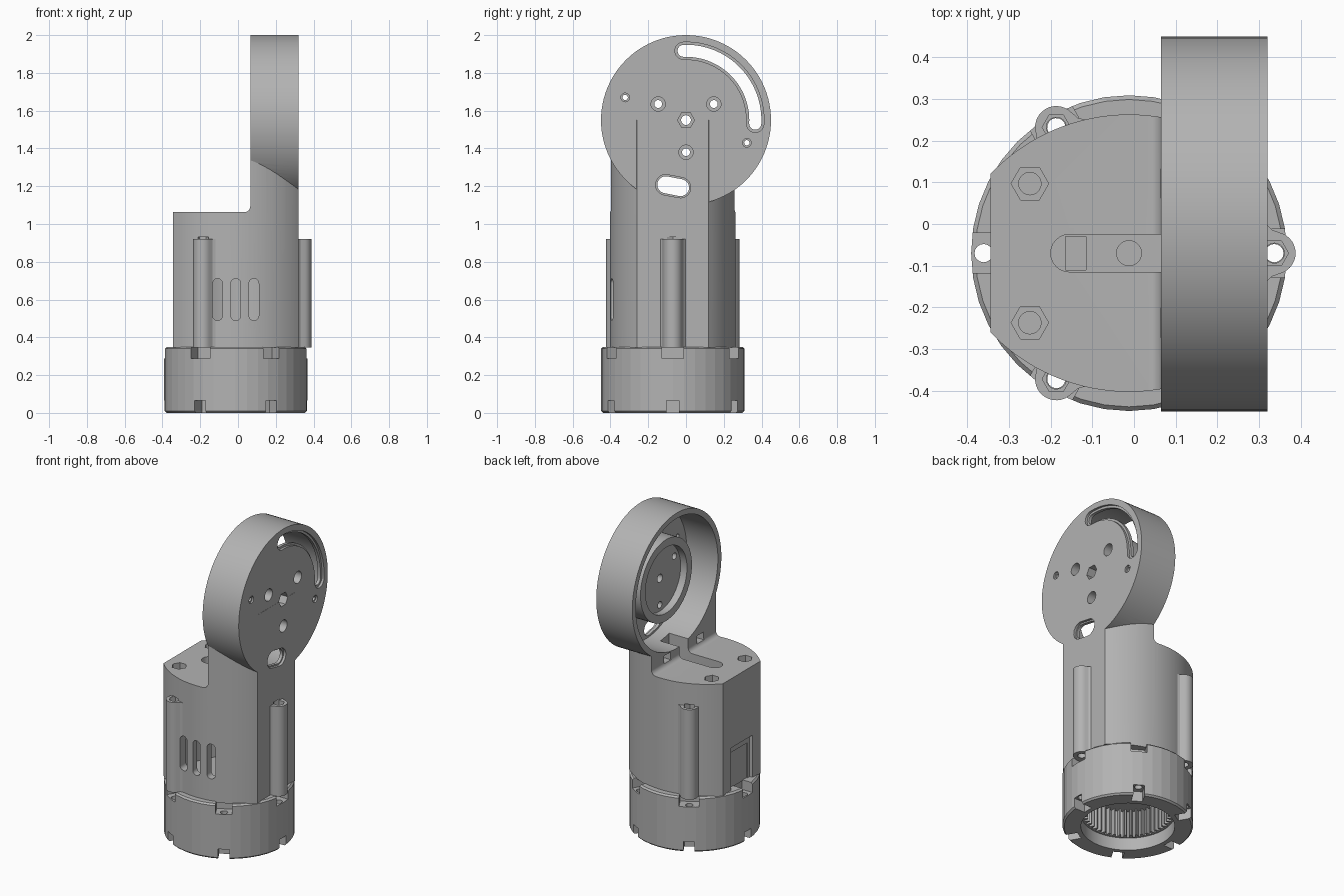
import bpy, bmesh, math
from math import cos, sin, pi, radians

if "Cube" in bpy.data.objects:
    bpy.data.objects.remove(bpy.data.objects["Cube"])

CX, CY = -0.012, -0.07      # axis of the motor housing
HZ = 1.55                   # height of the round head's axis

grey = bpy.data.materials.new("plain grey")
grey.use_nodes = True
grey.diffuse_color = (0.45, 0.45, 0.45, 1)
grey.node_tree.nodes["Principled BSDF"].inputs["Base Color"].default_value = (0.45, 0.45, 0.45, 1)


def prism(name, pts, axis, a, b, top_scale=None):
    """Extrude a 2D outline along an axis from a to b."""
    place = {"x": lambda p, h: (h, p[0], p[1]),
             "y": lambda p, h: (p[0], h, p[1]),
             "z": lambda p, h: (p[0], p[1], h)}[axis]
    bm = bmesh.new()
    lo = [bm.verts.new(place(p, a)) for p in pts]
    hi = [bm.verts.new(place(p, b)) for p in pts]
    bm.faces.new(lo)
    bm.faces.new(hi)
    n = len(pts)
    for i in range(n):
        bm.faces.new((lo[i], lo[(i + 1) % n], hi[(i + 1) % n], hi[i]))
    bmesh.ops.recalc_face_normals(bm, faces=bm.faces)
    me = bpy.data.meshes.new(name)
    bm.to_mesh(me)
    bm.free()
    me.materials.append(grey)
    ob = bpy.data.objects.new(name, me)
    bpy.context.collection.objects.link(ob)
    return ob


def arc(x, y, r, a0, a1, n):
    return [(x + r * cos(radians(a0 + (a1 - a0) * i / n)),
             y + r * sin(radians(a0 + (a1 - a0) * i / n))) for i in range(n + 1)]


def circle(x, y, r, n=32, start=0):
    return arc(x, y, r, start, start + 360, n)[:-1]


def box(x0, x1, y0, y1):
    return [(x0, y0), (x1, y0), (x1, y1), (x0, y1)]


def pill(x, y, half, r, angle):
    """Rounded slot outline, half = distance from middle to end centre."""
    dx, dy = half * cos(radians(angle)), half * sin(radians(angle))
    return (arc(x + dx, y + dy, r, angle - 90, angle + 90, 12)
            + arc(x - dx, y - dy, r, angle + 90, angle + 270, 12))


def arc_slot(r, w, a0, a1):
    """Curved slot around the head's axis."""
    end = lambda a, s: arc(r * cos(radians(a)), HZ + r * sin(radians(a)), w, s, s + 180, 10)
    return (arc(0, HZ, r + w, a0, a1, 32)[1:-1] + end(a1, a1)
            + arc(0, HZ, r - w, a1, a0, 32)[1:-1] + end(a0, a0 + 180))


def around(pts, angle, r):
    """Move local (outward, sideways) points onto the housing at an angle."""
    c, s = cos(radians(angle)), sin(radians(angle))
    return [(CX + (r + u) * c - v * s, CY + (r + u) * s + v * c) for u, v in pts]


def combine(ob, other, op="DIFFERENCE"):
    other.hide_render = True
    m = ob.modifiers.new("combine", "BOOLEAN")
    m.operation, m.solver, m.object = op, "EXACT", other
    bpy.context.view_layer.objects.active = ob
    with bpy.context.temp_override(object=ob, active_object=ob):
        bpy.ops.object.modifier_apply(modifier=m.name)
    bpy.data.objects.remove(other)


def cut(ob, pts, axis, a, b):
    combine(ob, prism("cutter", pts, axis, a, b))


def add(ob, pts, axis, a, b):
    combine(ob, prism("addition", pts, axis, a, b), "UNION")


def shade(ob, angle):
    bpy.ops.object.select_all(action="DESELECT")
    ob.select_set(True)
    bpy.context.view_layer.objects.active = ob
    bpy.ops.object.shade_smooth_by_angle(angle=radians(angle))


# Housing: stepped side profile intersected with the plan outline
step = [(-0.6, 0.345), (0.6, 0.345), (0.6, HZ), (0.065, HZ)] + \
    arc(0.035, 1.093, 0.03, 0, -90, 6) + [(-0.6, 1.063)]
R = 0.459
plan = arc(CX, CY - 0.126, R, 43.5, 136.5, 32) + arc(CX, CY + 0.126, R, 223.5, 316.5, 32)
body = prism("housing_and_head", step, "y", -0.6, 0.6)
combine(body, prism("plan", plan, "z", 0.3, 1.6), "INTERSECT")
add(body, circle(0, HZ, 0.45, 96), "x", 0.065, 0.32)

# Screw columns with flared feet
column = [(-0.06, -0.08), (-0.02, -0.07), (-0.006, -0.056)] + \
    arc(0, 0, 0.051, -75, 75, 14) + [(-0.006, 0.056), (-0.02, 0.07), (-0.06, 0.08)]
for a in (0, 120, 240):
    add(body, around(column, a, 0.349), "z", 0.345, 0.92)
    cut(body, around(circle(0, 0, 0.034, 6), a, 0.349), "z", 0.8, 0.93)
    cut(body, around(circle(0, 0, 0.024, 20), a, 0.349), "z", 0.3, 0.85)

# Hollow head with a raised hub inside
cut(body, circle(0, HZ, 0.415, 96), "x", 0, 0.285)
add(body, circle(0, HZ, 0.26, 64), "x", 0.14, 0.3)
cut(body, circle(0, HZ, 0.21, 64), "x", 0.1, 0.185)

# Head openings: curved slot, cable hole, screws
cut(body, arc_slot(0.367, 0.032, -3, 92), "x", 0.2, 0.4)
cut(body, arc_slot(0.367, 0.046, -3, 92), "x", 0.305, 0.4)
cut(body, pill(-0.068, 1.2, 0.04, 0.045, -11), "x", 0.2, 0.4)
cut(body, pill(-0.068, 1.2, 0.04, 0.054, -11), "x", 0.305, 0.4)
for a in (30, 150, 270):
    y, z = 0.17 * cos(radians(a)), HZ + 0.17 * sin(radians(a))
    cut(body, circle(y, z, 0.021, 20), "x", 0.1, 0.4)
    cut(body, circle(y, z, 0.038, 24), "x", 0.26, 0.4)
cut(body, circle(0, HZ, 0.026, 20), "x", 0.1, 0.4)
cut(body, circle(0, HZ, 0.045, 6), "x", 0.26, 0.4)
for y, z in ((-0.322, 1.67), (0.322, 1.43)):
    cut(body, circle(y, z, 0.014, 20), "x", 0.2, 0.4)
    cut(body, circle(y, z, 0.023, 20), "x", 0.31, 0.4)

# Motor cavity, cable channel and front and back vents
cut(body, circle(CX, CY, 0.29, 64), "z", 0.3, 0.85)
cut(body, arc(-0.155, CY, 0.045, 90, 270, 12) + [(0.2, CY - 0.045), (0.2, CY + 0.045)],
    "z", 0.95, 1.22)
cut(body, box(-0.165, -0.115, CY - 0.04, CY + 0.04), "z", 0.9, 1.0)
cut(body, circle(CX, CY, 0.03, 24), "z", 0.9, 1.0)
for x in (-0.108, CX, 0.084):
    cut(body, pill(x, 0.6, 0.085, 0.026, 90), "y", -0.6, CY)

# Top screw pockets and the matching nut slots in the neck
for y in (CY - 0.167, CY + 0.167):
    cut(body, circle(-0.25, y, 0.045, 6), "z", 1.02, 1.2)
    cut(body, circle(-0.25, y, 0.027, 20), "z", 0.9, 1.1)
    cut(body, box(y - 0.035, y + 0.035, 1.085, 1.135), "x", 0.0, 0.14)

# Recessed panel on the flat side
cut(body, box(CY - 0.11, CY + 0.11, 0.3, 0.62), "x", -0.5, -0.325)
cut(body, box(CY - 0.085, CY + 0.085, 0.3, 0.575), "x", -0.5, -0.318)
shade(body, 25)

# Base ring with chamfered edges
base = prism("base_ring", circle(CX, CY, 0.379, 40), "z", 0, 0.35)
m = base.modifiers.new("chamfer", "BEVEL")
m.width, m.segments, m.limit_method, m.angle_limit = 0.01, 1, "ANGLE", radians(40)
bpy.context.view_layer.objects.active = base
with bpy.context.temp_override(object=base, active_object=base):
    bpy.ops.object.modifier_apply(modifier=m.name)

# Notches and screw holes around the base
for a in range(0, 360, 60):
    w = 0.058 if a % 120 == 0 else 0.048
    cut(base, around(box(-0.05, 0.1, -w, w), a, 0.35), "z", 0.288, 0.4)
    cut(base, around(box(-0.05, 0.1, -0.033, 0.033), a, 0.35), "z", -0.1, 0.065)
    cut(base, around(circle(0, 0, 0.022, 16), a, 0.349), "z", -0.1, 0.4)

# Bore and internal ring gear
TEETH = 48
gear = []
for i in range(TEETH):
    for k, r in ((0.0, 0.235), (0.25, 0.235), (0.45, 0.262), (0.8, 0.262)):
        t = 2 * pi * (i + k) / TEETH
        gear.append((CX + r * cos(t), CY + r * sin(t)))
cut(base, circle(CX, CY, 0.272, 64), "z", -0.1, 0.08)
cut(base, gear, "z", 0.05, 0.25)
shade(base, 7)
